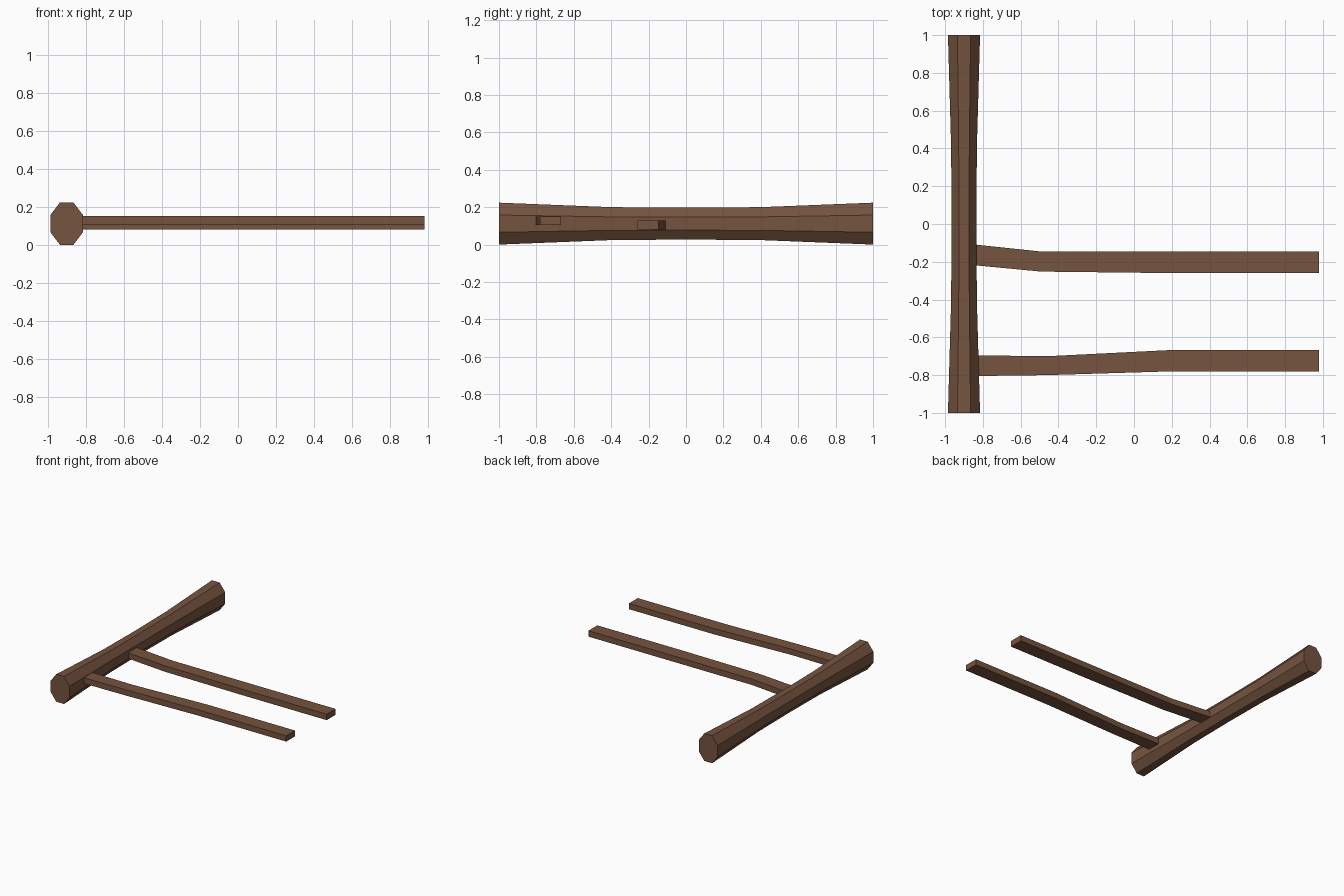
import bpy, bmesh

if "Cube" in bpy.data.objects:
    bpy.data.objects.remove(bpy.data.objects["Cube"])

wood = bpy.data.materials.new("brown wood")
wood.diffuse_color = (0.18, 0.088, 0.05, 1)
wood.use_nodes = True
wood.node_tree.nodes["Principled BSDF"].inputs["Base Color"].default_value = wood.diffuse_color


def loft(name, rings):
    """Skin a list of equal-length point rings and cap both ends."""
    bm = bmesh.new()
    loops = [[bm.verts.new(p) for p in ring] for ring in rings]
    for a, b in zip(loops, loops[1:]):
        for i in range(len(a)):
            j = (i + 1) % len(a)
            bm.faces.new((a[i], a[j], b[j], b[i]))
    bm.faces.new(loops[0])
    bm.faces.new(loops[-1])
    bmesh.ops.recalc_face_normals(bm, faces=bm.faces)
    mesh = bpy.data.meshes.new(name)
    bm.to_mesh(mesh)
    bm.free()
    mesh.materials.append(wood)
    obj = bpy.data.objects.new(name, mesh)
    bpy.context.collection.objects.link(obj)
    return obj


# Eight-sided log, slimmer in the middle: (y, half width, half height)
LOG_X, LOG_Z = -0.9, 0.112
rings = []
for y, w, h in ((-1, 0.085, 0.112), (-0.4, 0.068, 0.088), (0, 0.066, 0.085),
                (0.4, 0.068, 0.088), (1, 0.085, 0.112)):
    profile = [(-0.41, 1), (0.41, 1), (1, 0.41), (1, -0.41),
               (0.41, -1), (-0.41, -1), (-1, -0.41), (-1, 0.41)]
    rings.append([(LOG_X + w * u, y, LOG_Z + h * v) for u, v in profile])
loft("log", rings)


# Flat bent poles: path of (x, y low, y high) between two heights
def pole(name, path, z0, z1):
    loft(name, [[(x, a, z0), (x, b, z0), (x, b, z1), (x, a, z1)]
                for x, a, b in path])


pole("front_pole", [(-0.85, -0.805, -0.695), (-0.46, -0.80, -0.70),
                    (0.2, -0.78, -0.667), (0.98, -0.78, -0.667)], 0.104, 0.151)
pole("back_pole", [(-0.85, -0.218, -0.108), (-0.49, -0.252, -0.146),
                   (0.2, -0.26, -0.146), (0.98, -0.26, -0.146)], 0.08, 0.128)
